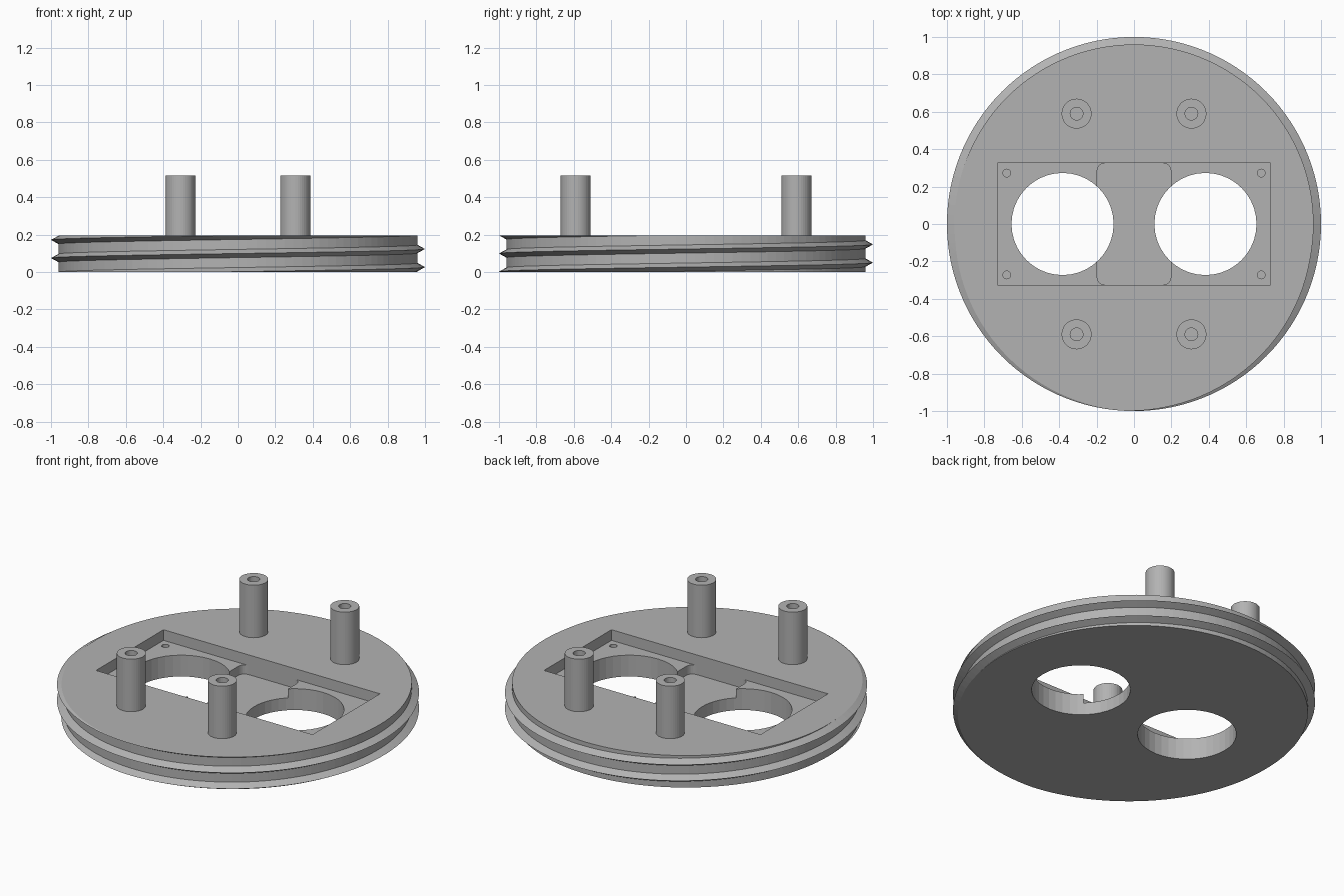
import bpy, bmesh, math

if "Cube" in bpy.data.objects:
    bpy.data.objects.remove(bpy.data.objects["Cube"])

HEIGHT, ROOT, TIP = 0.195, 0.96, 1.0
PITCH, FLANK, START = 0.097, 0.022, 0.026
POCKET_Z, CHANNEL_Z, POST_TOP = 0.13, 0.075, 0.515
SEGMENTS = 120

grey = bpy.data.materials.new("plain grey")
grey.use_nodes = True
colour = (0.45, 0.45, 0.45, 1)
grey.diffuse_color = colour
grey.node_tree.nodes["Principled BSDF"].inputs["Base Color"].default_value = colour


def finish(bm, name):
    bmesh.ops.recalc_face_normals(bm, faces=bm.faces)
    mesh = bpy.data.meshes.new(name)
    bm.to_mesh(mesh)
    bm.free()
    obj = bpy.data.objects.new(name, mesh)
    bpy.context.collection.objects.link(obj)
    mesh.materials.append(grey)
    return obj


def prism(name, outline, z0, z1):
    """Extrude a flat outline between two heights."""
    bm = bmesh.new()
    face = bm.faces.new([bm.verts.new((x, y, z0)) for x, y in outline])
    new = bmesh.ops.extrude_face_region(bm, geom=[face])["geom"]
    verts = [v for v in new if isinstance(v, bmesh.types.BMVert)]
    bmesh.ops.translate(bm, vec=(0, 0, z1 - z0), verts=verts)
    return finish(bm, name)


def circle(x, y, r, n=40):
    steps = [2 * math.pi * i / n for i in range(n)]
    return [(x + r * math.cos(a), y + r * math.sin(a)) for a in steps]


def rectangle(hx, hy, r=0.0, n=6):
    """Rectangle outline with optional rounded corners."""
    if r == 0:
        return [(-hx, -hy), (hx, -hy), (hx, hy), (-hx, hy)]
    points = []
    for q, (sx, sy) in enumerate([(1, 1), (-1, 1), (-1, -1), (1, -1)]):
        for i in range(n + 1):
            a = (q + i / n) * math.pi / 2
            points.append((sx * (hx - r) + r * math.cos(a),
                           sy * (hy - r) + r * math.sin(a)))
    return points


def cut(target, outline, z0, z1):
    cutter = prism("cutter", outline, z0, z1)
    cutter.hide_render = True
    mod = target.modifiers.new("cut", "BOOLEAN")
    mod.operation, mod.solver, mod.object = "DIFFERENCE", "EXACT", cutter
    bpy.context.view_layer.objects.active = target
    bpy.ops.object.modifier_apply(modifier=mod.name)
    bpy.data.objects.remove(cutter)


def threaded_disc(name):
    """Disc with a helical ridge, trimmed flat at top and bottom."""
    bm = bmesh.new()
    offsets = (-FLANK, 0, FLANK)

    def column(i):
        a = 2 * math.pi * i / SEGMENTS
        points = []
        for turn in range(-3, 5):
            for off in offsets:
                centre = START + PITCH * (turn + i / SEGMENTS)
                z = min(max(centre + off, 0), HEIGHT)
                phase = (z - centre + PITCH / 2) % PITCH - PITCH / 2
                r = ROOT + (TIP - ROOT) * max(0, 1 - abs(phase) / FLANK)
                points.append((r * math.cos(a), r * math.sin(a), z))
        return points

    found = {}

    def vertex(p):
        key = tuple(round(c, 5) for c in p)
        if key not in found:
            found[key] = bm.verts.new(p)
        return found[key]

    columns = [[vertex(p) for p in column(i)] for i in range(SEGMENTS + 1)]
    for left, right in zip(columns, columns[1:]):
        for k in range(len(left) - 1):
            quad = list(dict.fromkeys((left[k], right[k], right[k + 1], left[k + 1])))
            if len(quad) > 2:
                bm.faces.new(quad)
    bm.faces.new([c[-1] for c in columns[:-1]])
    bm.faces.new([c[0] for c in columns[:-1]])
    bmesh.ops.triangulate(bm, faces=[f for f in bm.faces if len(f.verts) == 4])
    return finish(bm, name)


# Base disc with its stepped pocket and openings
base = threaded_disc("threaded_base")
cut(base, rectangle(0.73, 0.325), POCKET_Z, HEIGHT + 0.1)
cut(base, rectangle(0.197, 0.325, 0.04), CHANNEL_Z, HEIGHT + 0.05)
for side in (-1, 1):
    cut(base, circle(side * 0.382, 0, 0.273), -0.1, HEIGHT + 0.15)
    for end in (-1, 1):
        cut(base, circle(side * 0.68, end * 0.272, 0.021, 20), 0.05, HEIGHT + 0.02)

# Hollow mounting posts
for side, across in ((-1, "right"), (1, "left")):
    for end, along in ((-1, "front"), (1, "back")):
        x, y = side * 0.307, end * 0.59
        post = prism(f"{along}_{across}_post", circle(x, y, 0.08), HEIGHT - 0.01, POST_TOP)
        cut(post, circle(x, y, 0.034, 24), HEIGHT + 0.02, POST_TOP + 0.1)
